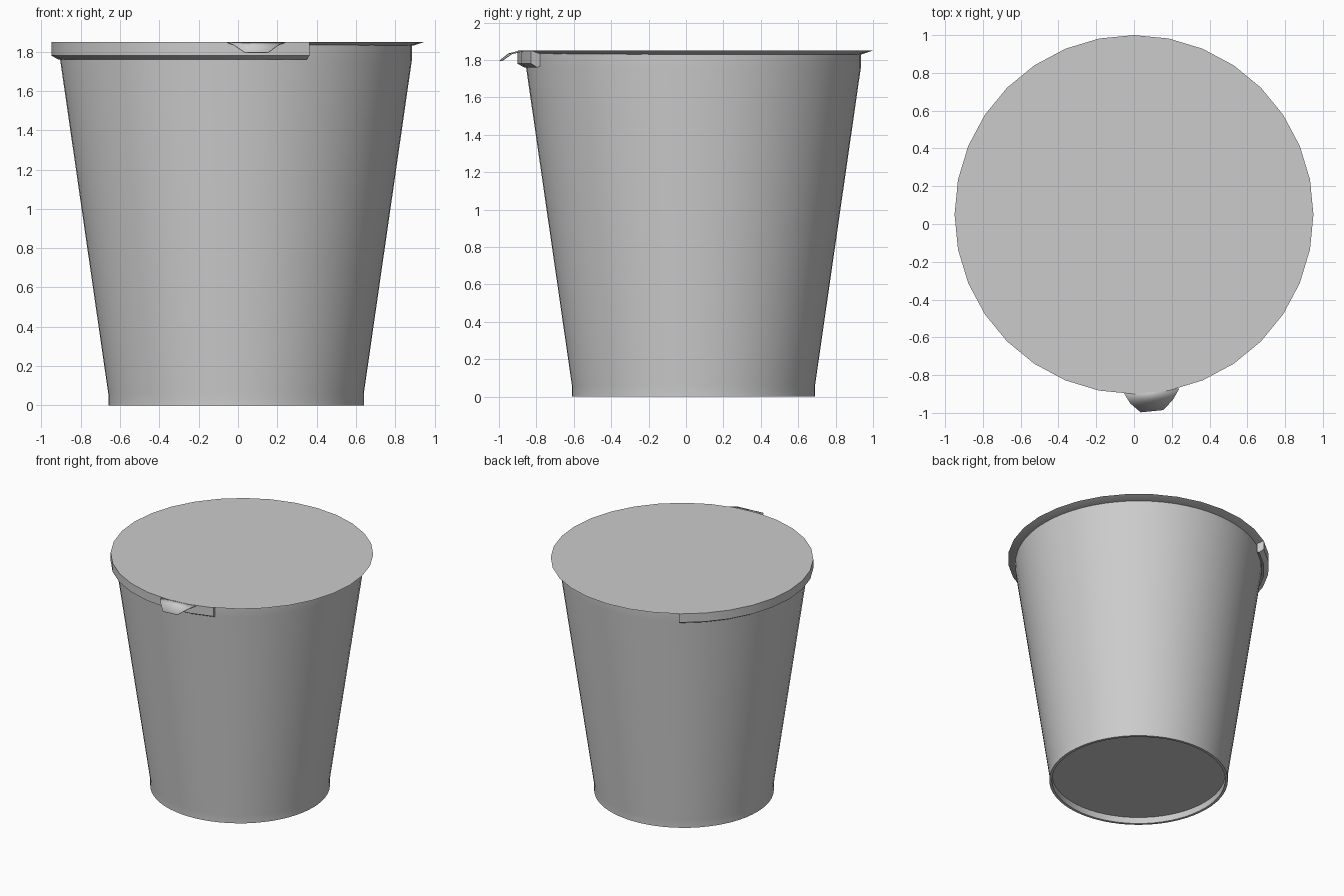
import bpy, bmesh
from math import radians, cos, sin

cube = bpy.data.objects.get("Cube")
if cube:
    bpy.data.objects.remove(cube, do_unlink=True)

GREY = 0.6
grey = bpy.data.materials.new("light_grey")
grey.use_nodes = True
grey.diffuse_color = (GREY, GREY, GREY, 1)
grey.node_tree.nodes["Principled BSDF"].inputs["Base Color"].default_value = (GREY, GREY, GREY, 1)


def finish(name, bm):
    """Turn a bmesh into a shaded, coloured object."""
    bmesh.ops.remove_doubles(bm, verts=bm.verts, dist=0.0005)
    bmesh.ops.recalc_face_normals(bm, faces=bm.faces)
    mesh = bpy.data.meshes.new(name)
    bm.to_mesh(mesh)
    bm.free()
    mesh.materials.append(grey)
    obj = bpy.data.objects.new(name, mesh)
    bpy.context.collection.objects.link(obj)
    bpy.ops.object.select_all(action='DESELECT')
    bpy.context.view_layer.objects.active = obj
    obj.select_set(True)
    bpy.ops.object.shade_smooth_by_angle(angle=radians(30))
    return obj


def revolve(name, profile, centre, steps, start=0, sweep=360, closed=False):
    """Sweep an (r, z) profile round a vertical axis; closed profiles get end caps."""
    bm = bmesh.new()
    rings = []
    for i in range(steps + 1):
        a = radians(start + sweep * i / steps)
        rings.append([bm.verts.new((centre[0] + r * cos(a), centre[1] + r * sin(a), z))
                      for r, z in profile])
    count = len(profile)
    for a, b in zip(rings, rings[1:]):
        for j in range(count if closed else count - 1):
            k = (j + 1) % count
            bm.faces.new((a[j], b[j], b[k], a[k]))
    if closed:
        bm.faces.new(rings[0])
        bm.faces.new(rings[-1])
    return finish(name, bm)


# Tapered cup with thin walls, a straight foot and a recessed base
revolve("cup", [(0, 0.05), (0.63, 0.05), (0.63, 0), (0.65, 0), (0.65, 0.06),
                (0.895, 1.76), (0.895, 1.84), (0.875, 1.84), (0.63, 0.08), (0, 0.08)],
        (-0.01, 0.04), 64)

# Flat lid with a bevelled underside
LID_CENTRE = (0, 0.05)
revolve("lid", [(0, 1.85), (0.95, 1.85), (0.89, 1.83), (0, 1.83)], LID_CENTRE, 32)

# Folded-down lid skirt, covering part of the rim
revolve("lid_skirt", [(0.95, 1.849), (0.95, 1.78), (0.915, 1.76), (0.9, 1.765), (0.9, 1.849)],
        LID_CENTRE, 15, start=123.75, sweep=168.75, closed=True)

# Curved pull tab: rows running from the lid edge to the tip
rows = [((-0.055, -0.893, 1.849), (0.24, -0.871, 1.849)),
        ((-0.02, -0.95, 1.835), (0.205, -0.932, 1.835)),
        ((0.035, -0.997, 1.797), (0.155, -0.985, 1.797))]
bm = bmesh.new()
strips = [[bm.verts.new(p) for p in row] for row in rows]
for a, b in zip(strips, strips[1:]):
    bm.faces.new((a[0], b[0], b[1], a[1]))
tab = finish("pull_tab", bm)
shell = tab.modifiers.new("thickness", 'SOLIDIFY')
shell.thickness = 0.004
